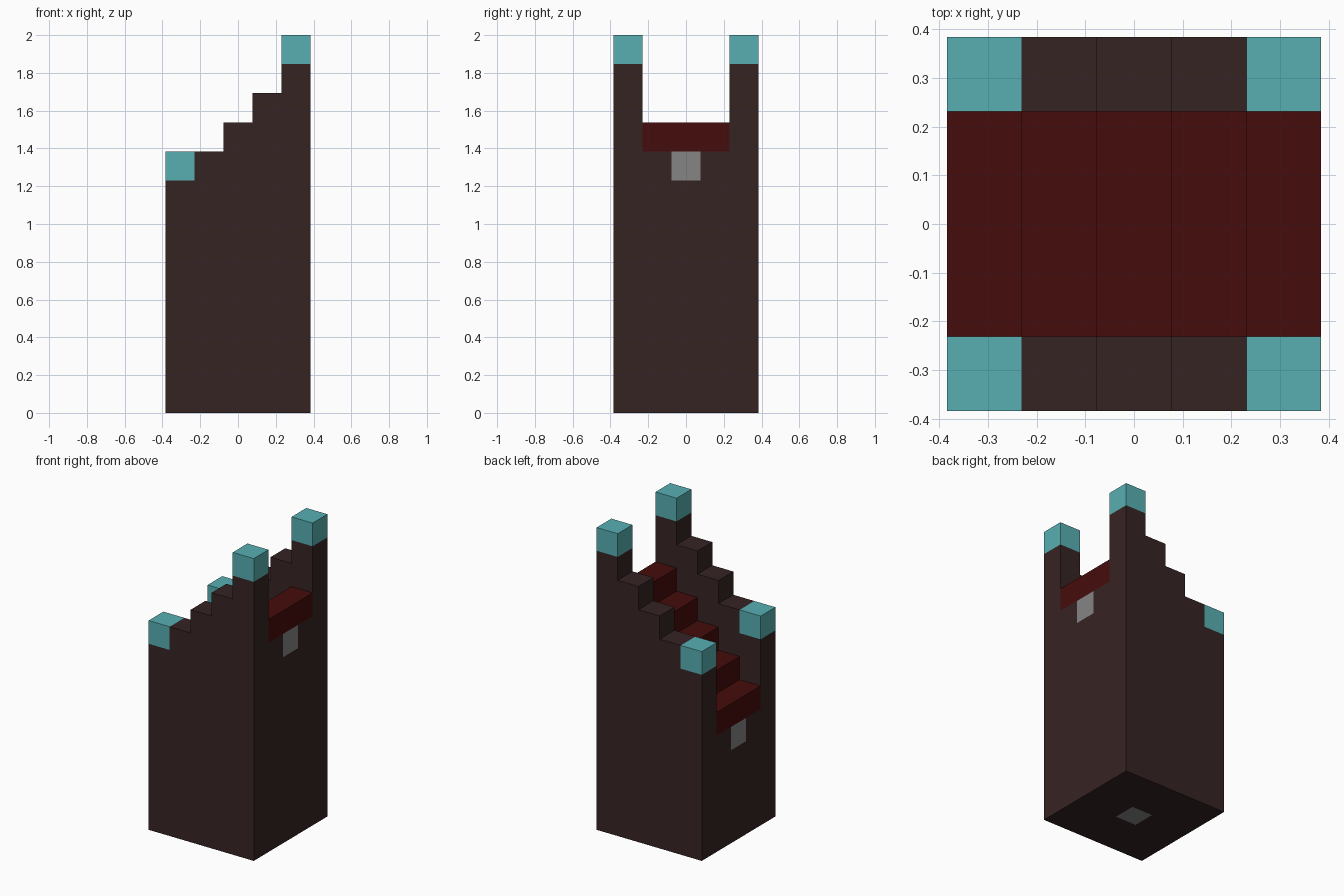
import bpy
import bmesh
from mathutils import Vector

default = bpy.data.objects.get("Cube")
if default:
    bpy.data.objects.remove(default, do_unlink=True)

U = 2 / 13      # edge of one building block
HALF = 2.5      # half of the footprint, in blocks


def make_material(name, rgb):
    mat = bpy.data.materials.new(name)
    mat.use_nodes = True
    colour = (*rgb, 1)
    mat.diffuse_color = colour
    mat.node_tree.nodes["Principled BSDF"].inputs["Base Color"].default_value = colour
    return mat


brown = make_material("dark brown", (0.037, 0.017, 0.017))
red = make_material("deep red", (0.062, 0.0037, 0.0037))
teal = make_material("teal", (0.098, 0.43, 0.45))
grey = make_material("grey", (0.235, 0.235, 0.235))


def steps(heights):
    """Outline points (x, z) of a staircase, one block per step."""
    points = []
    for i, h in enumerate(heights):
        for p in ((i - HALF, h), (i + 1 - HALF, h)):
            if len(points) > 1 and points[-1][1] == points[-2][1] == h:
                points.pop()
            if not points or points[-1] != p:
                points.append(p)
    return points


def prism(name, outline, y0, y1, materials, cuts=(), rule=None):
    """Extrude an x-z outline along y, cut its faces, and colour them by a rule."""
    bm = bmesh.new()
    side = bm.faces.new([bm.verts.new((x, y0, z)) for x, z in outline])
    extruded = bmesh.ops.extrude_face_region(bm, geom=[side], use_keep_orig=True)
    moved = [v for v in extruded["geom"] if isinstance(v, bmesh.types.BMVert)]
    bmesh.ops.translate(bm, verts=moved, vec=(0, y1 - y0, 0))
    for axis, position in cuts:
        normal = Vector([float(i == axis) for i in range(3)])
        bmesh.ops.bisect_plane(bm, geom=bm.verts[:] + bm.edges[:] + bm.faces[:],
                               plane_co=normal * position, plane_no=normal)
    bmesh.ops.recalc_face_normals(bm, faces=bm.faces[:])
    if rule:
        for face in bm.faces:
            face.material_index = rule(face)
    bmesh.ops.scale(bm, vec=(U, U, U), verts=bm.verts[:])
    mesh = bpy.data.meshes.new(name)
    bm.to_mesh(mesh)
    bm.free()
    for mat in materials:
        mesh.materials.append(mat)
    obj = bpy.data.objects.new(name, mesh)
    bpy.context.collection.objects.link(obj)
    return obj


def block(name, x, y, z, mat):
    outline = [(x, z), (x + 1, z), (x + 1, z + 1), (x, z + 1)]
    return prism(name, outline, y, y + 1, [mat])


# Stepped side walls with teal corner blocks
ground = [(HALF, 0), (-HALF, 0)]
for label, y in (("front", -HALF), ("back", HALF - 1)):
    prism(label + "_wall", steps([8, 9, 10, 11, 12]) + ground, y, y + 1, [brown])
    block(label + "_low_corner_block", -HALF, y, 8, teal)
    block(label + "_high_corner_block", HALF - 1, y, 12, teal)


# Solid core with grey inlays in both ends and underneath
def inlay_rule(face):
    c = face.calc_center_median()
    if abs(c.y) > 0.5:
        return 0
    low_end = c.x < -2.4 and 4 < c.z < 5
    high_end = c.x > 2.4 and 8 < c.z < 9
    underside = c.z < 0.01 and abs(c.x) < 0.5
    return int(low_end or high_end or underside)


core_heights = [5, 6, 7, 8, 9]
inlay_cuts = [(1, -0.5), (1, 0.5), (0, -0.5), (0, 0.5), (2, 4), (2, 8)]
prism("core", steps(core_heights) + ground, 1 - HALF, HALF - 1,
      [brown, grey], inlay_cuts, inlay_rule)

# Red stair treads over the core
upper = steps([h + 1 for h in core_heights])
lower = steps(core_heights)
prism("stair_treads", upper + lower[::-1], 1 - HALF, HALF - 1, [red])
